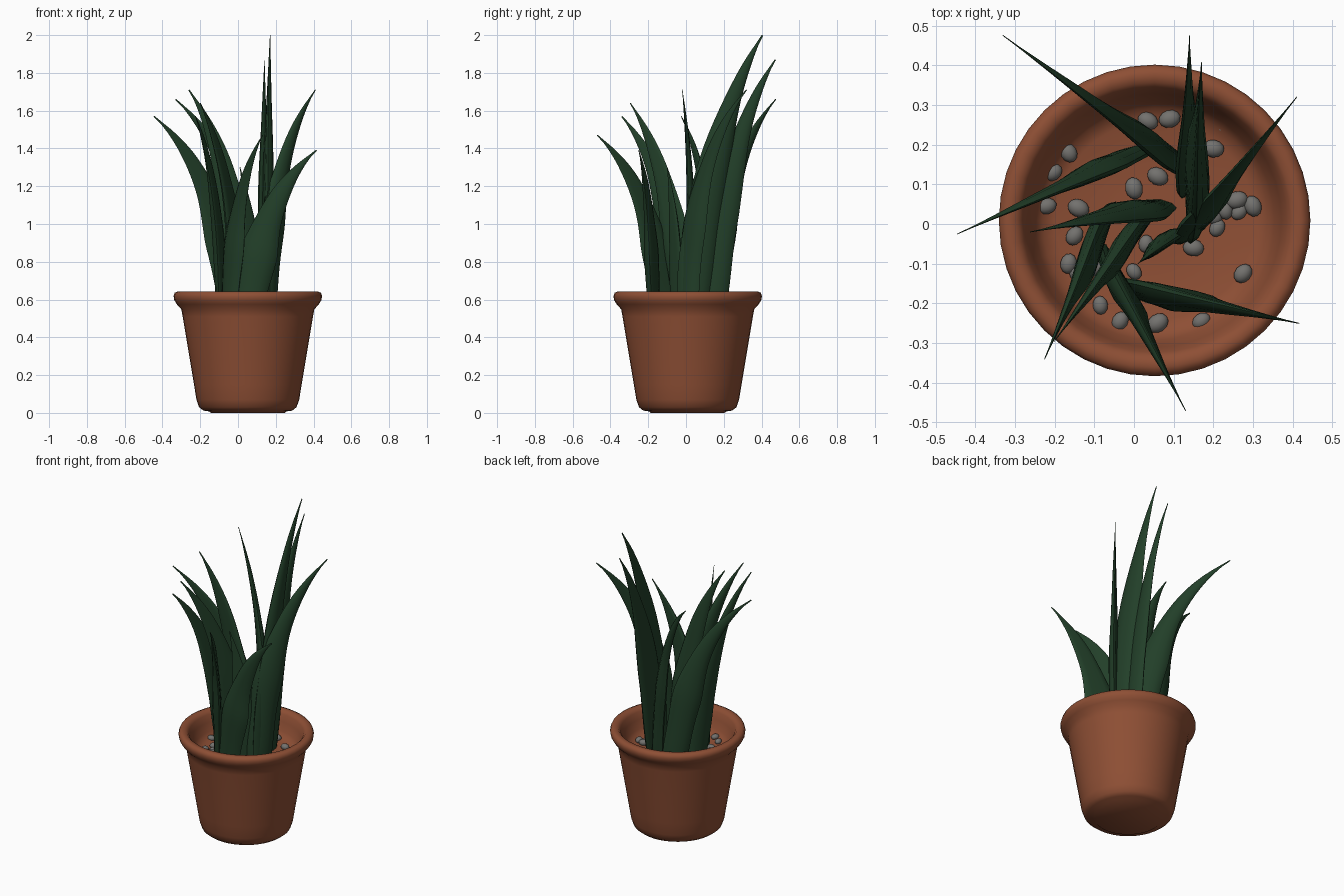
import bpy, bmesh, math, random
from mathutils import Vector

if "Cube" in bpy.data.objects:
    bpy.data.objects.remove(bpy.data.objects["Cube"])

random.seed(4)
CX, CY, SOIL = 0.052, 0.009, 0.49


def material(name, rgb):
    m = bpy.data.materials.new(name)
    m.diffuse_color = (*rgb, 1)
    m.use_nodes = True
    m.node_tree.nodes["Principled BSDF"].inputs["Base Color"].default_value = m.diffuse_color
    return m


def finish(name, bm, mat, angle=60):
    bmesh.ops.recalc_face_normals(bm, faces=bm.faces)
    me = bpy.data.meshes.new(name)
    bm.to_mesh(me)
    bm.free()
    ob = bpy.data.objects.new(name, me)
    bpy.context.collection.objects.link(ob)
    me.materials.append(mat)
    bpy.ops.object.select_all(action='DESELECT')
    ob.select_set(True)
    bpy.context.view_layer.objects.active = ob
    bpy.ops.object.shade_smooth_by_angle(angle=math.radians(angle))
    return ob


def skin(bm, rings):
    """Bridge equal-sized vertex rings, closing both ends."""
    n = len(rings[0])
    for a, b in zip(rings, rings[1:]):
        for i in range(n):
            j = (i + 1) % n
            bm.faces.new((a[i], a[j], b[j], b[i]))
    bm.faces.new(rings[0])
    bm.faces.new(rings[-1])


terracotta = material("terracotta", (0.27, 0.078, 0.035))
leaf_green = material("leaf_green", (0.016, 0.05, 0.022))
stone = material("stone", (0.17, 0.165, 0.155))

# Pot: turned profile, outside up over the rolled rim and down to the soil
profile = [(0.195, 0.0), (0.205, 0.008), (0.235, 0.012), (0.258, 0.03),
           (0.272, 0.07), (0.285, 0.15), (0.315, 0.33), (0.345, 0.51),
           (0.352, 0.548), (0.376, 0.575), (0.390, 0.598), (0.393, 0.618),
           (0.387, 0.636), (0.370, 0.643), (0.348, 0.640), (0.333, 0.622),
           (0.320, 0.58), (0.302, 0.53), (0.283, 0.502), (0.25, SOIL),
           (0.10, SOIL)]
bm = bmesh.new()
sides = 40
rings = [[bm.verts.new((CX + r * math.cos(2 * math.pi * i / sides),
                        CY + r * math.sin(2 * math.pi * i / sides), z))
          for i in range(sides)] for r, z in profile]
skin(bm, rings)
finish("pot", bm, terracotta)


# Leaves: sabre-shaped blades, wide in the plane they bend in
def leaf(name, base, tip, width, low, high):
    p0 = Vector((*base, SOIL - 0.04))
    p3 = Vector(tip)
    flat = Vector((p3.x - p0.x, p3.y - p0.y, 0))
    rise = Vector((0, 0, p3.z - p0.z))
    side = Vector((-flat.y, flat.x, 0)).normalized()
    p1 = p0 + flat * low + rise * 0.33
    p2 = p0 + flat * high + rise * 0.74
    twist = random.uniform(-0.25, 0.25)
    phase = random.uniform(0, 6)
    bm = bmesh.new()
    rings, steps, n = [], 24, 12
    for s in range(steps + 1):
        t = s / steps
        m = 1 - t
        c = p0 * m ** 3 + p1 * 3 * m * m * t + p2 * 3 * m * t * t + p3 * t ** 3
        tan = (p1 - p0) * m * m + (p2 - p1) * 2 * m * t + (p3 - p2) * t * t
        across = side.cross(tan.normalized()).normalized()
        a = twist * math.sin(math.pi * t)
        u = across * math.cos(a) + side * math.sin(a)
        v = tan.normalized().cross(u)
        # widens to mid-height, then tapers to a point
        if t < 0.4:
            w = 0.8 + 0.2 * math.sin(t / 0.4 * math.pi / 2)
        else:
            w = max(0.04, 1 - ((t - 0.4) / 0.6) ** 1.1)
        hw = width / 2 * w * (1 + 0.04 * math.sin(16 * t + phase))
        ht = hw * 0.27 + 0.003 * w
        ring = []
        for i in range(n):
            q = 2 * math.pi * i / n
            x, y = math.cos(q), math.sin(q)
            bow = 0.16 * hw * (x * x - 0.5)
            ring.append(bm.verts.new(c + u * hw * x + v * (ht * y + bow)))
        rings.append(ring)
    skin(bm, rings)
    finish(name, bm, leaf_green)


# base x, y / tip x, y, z / width / lean low down / lean before the bend
leaves = [
    ((0.10, 0.155), (-0.33, 0.475, 1.66), 0.17, 0.12, 0.17),
    ((-0.015, 0.165), (-0.445, -0.025, 1.57), 0.17, 0.16, 0.20),
    ((0.04, 0.035), (-0.26, -0.02, 1.71), 0.17, 0.10, 0.25),
    ((-0.075, 0.0), (-0.225, -0.34, 1.57), 0.17, 0.12, 0.25),
    ((-0.055, -0.11), (0.13, -0.47, 1.47), 0.17, 0.12, 0.18),
    ((0.03, -0.165), (0.415, -0.25, 1.39), 0.20, 0.16, 0.24),
    ((0.15, 0.0), (0.41, 0.32, 1.71), 0.17, 0.05, 0.15),
    ((0.13, 0.13), (0.14, 0.473, 1.87), 0.17, 0.10, 0.30),
    ((0.15, 0.025), (0.17, 0.405, 2.0), 0.20, 0.10, 0.36),
    ((0.02, 0.0), (-0.20, -0.295, 1.64), 0.16, 0.10, 0.30),
    ((0.085, -0.04), (0.01, -0.10, 1.30), 0.12, 0.10, 0.30),
]
for k, spec in enumerate(leaves, 1):
    leaf(f"leaf_{k}", *spec)

# Pebbles scattered on the soil
spots = [(.035, .26), (.09, .265), (-.165, .18), (-.205, .13), (-.22, .045),
         (-.14, .04), (-.15, -.03), (0, .09), (.06, .12), (.07, .18),
         (-.165, -.1), (-.12, -.08), (-.1, -.11), (-.145, -.125),
         (-.085, -.205), (-.035, -.245), (.06, -.25), (.17, -.245),
         (.275, -.125), (.2, .02), (.23, .035), (.26, .06), (.265, .03),
         (.3, .045), (.21, -.01), (.03, -.05), (0, -.12), (.2, .19),
         (.15, -.06), (.22, .24)]
for k, (x, y) in enumerate(spots, 1):
    bm = bmesh.new()
    bmesh.ops.create_uvsphere(bm, u_segments=12, v_segments=8, radius=1)
    r = 0.010 if k == len(spots) else random.uniform(0.020, 0.026)
    a = random.uniform(0, math.pi)
    for v in bm.verts:
        px, py = v.co.x * r * 1.1, v.co.y * r * 0.88
        v.co = (x + px * math.cos(a) - py * math.sin(a),
                y + px * math.sin(a) + py * math.cos(a),
                SOIL + r * (0.5 + 0.75 * v.co.z))
    finish(f"pebble_{k}", bm, stone)
